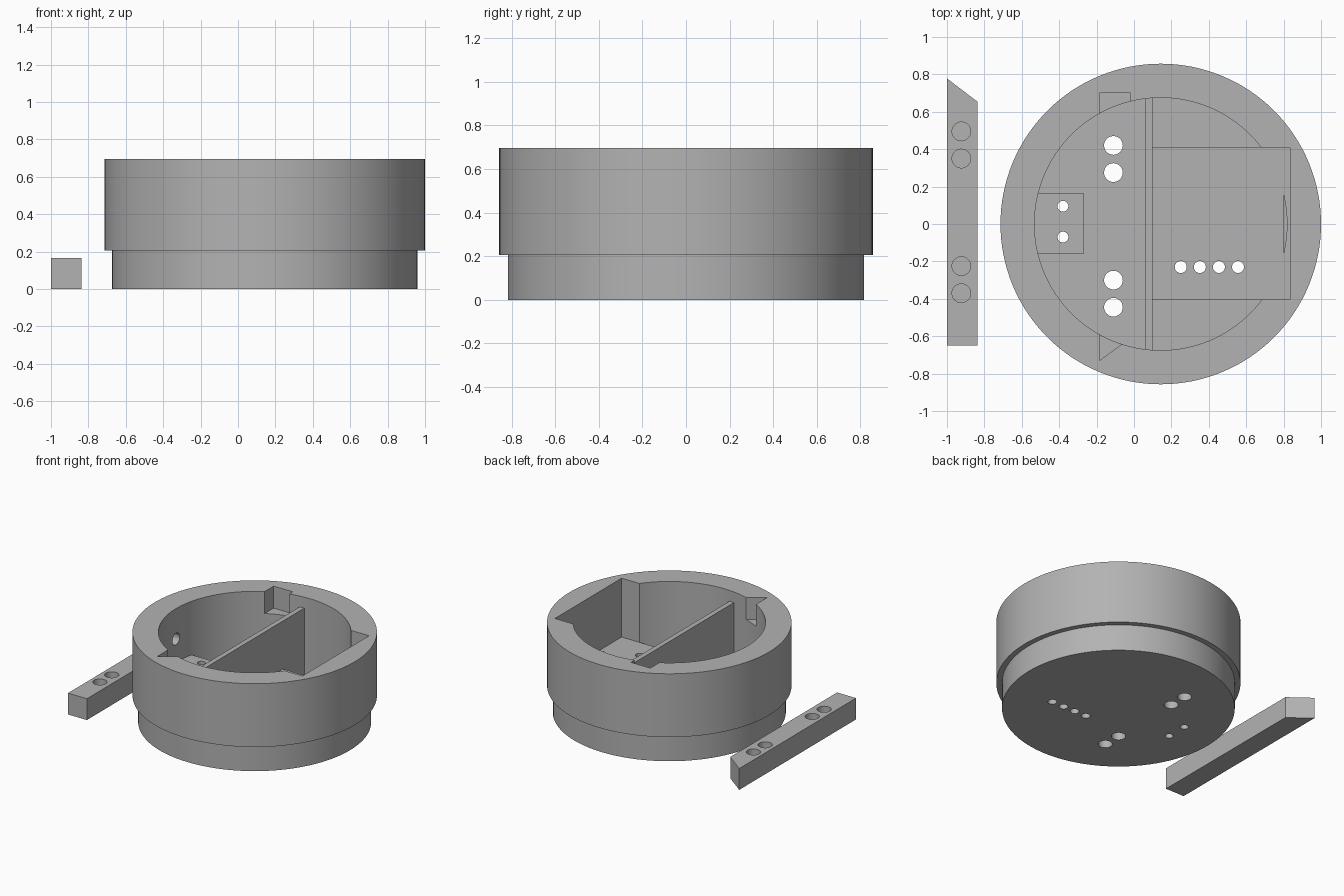
import bpy
import bmesh
from math import radians

CX = 0.143            # housing axis
TOP, STEP, FLOOR = 0.695, 0.205, 0.10
SHELF = 0.24          # raised tray and pad height
NOTCH = 0.525         # seat of the crossbar

old = bpy.data.objects.get("Cube")
if old:
    bpy.data.objects.remove(old, do_unlink=True)

grey = bpy.data.materials.new("plain grey")
grey.use_nodes = True
grey.diffuse_color = (0.45, 0.45, 0.45, 1)
grey.node_tree.nodes["Principled BSDF"].inputs["Base Color"].default_value = grey.diffuse_color


def prism(name, outline, z0, z1):
    """Extrude a flat outline from z0 to z1."""
    bm = bmesh.new()
    face = bm.faces.new([bm.verts.new((x, y, z0)) for x, y in outline])
    ext = bmesh.ops.extrude_face_region(bm, geom=[face])
    verts = [v for v in ext["geom"] if isinstance(v, bmesh.types.BMVert)]
    bmesh.ops.translate(bm, vec=(0, 0, z1 - z0), verts=verts)
    bmesh.ops.recalc_face_normals(bm, faces=bm.faces)
    mesh = bpy.data.meshes.new(name)
    bm.to_mesh(mesh)
    bm.free()
    mesh.materials.append(grey)
    ob = bpy.data.objects.new(name, mesh)
    bpy.context.collection.objects.link(ob)
    return ob


def box(name, x0, x1, y0, y1, z0, z1):
    return prism(name, [(x0, y0), (x1, y0), (x1, y1), (x0, y1)], z0, z1)


def cylinder(name, x, y, r, z0, z1, sides=128):
    bpy.ops.mesh.primitive_cylinder_add(vertices=sides, radius=r, depth=z1 - z0,
                                        location=(x, y, (z0 + z1) / 2))
    ob = bpy.context.object
    ob.name = name
    ob.data.materials.append(grey)
    return ob


def combine(target, tool, operation):
    """Apply a boolean and remove the tool."""
    mod = target.modifiers.new("boolean", 'BOOLEAN')
    mod.operation, mod.object, mod.solver = operation, tool, 'EXACT'
    bpy.ops.object.select_all(action='DESELECT')
    bpy.context.view_layer.objects.active = target
    target.select_set(True)
    bpy.ops.object.modifier_apply(modifier=mod.name)
    bpy.data.objects.remove(tool, do_unlink=True)


def cut(target, tool):
    combine(target, tool, 'DIFFERENCE')


def join(target, tool):
    combine(target, tool, 'UNION')


def finish(ob):
    bpy.ops.object.select_all(action='DESELECT')
    bpy.context.view_layer.objects.active = ob
    ob.select_set(True)
    bpy.ops.object.shade_smooth_by_angle(angle=radians(30))


# Housing: wide drum on a slightly narrower foot, hollowed out
housing = cylinder("housing", CX, 0, 0.857, STEP, TOP)
join(housing, cylinder("foot", CX, 0, 0.817, 0, STEP + 0.05))
cut(housing, cylinder("cavity", CX, 0, 0.675, FLOOR, TOP + 0.1))

# Square pocket with its raised tray, dividing wall, small mounting pad
cut(housing, box("pocket", 0.12, 0.835, -0.405, 0.41, SHELF, TOP + 0.1))
join(housing, box("tray", 0.08, 0.80, -0.405, 0.41, 0.05, SHELF))
join(housing, box("divider", 0.06, 0.098, -0.70, 0.70, 0.05, 0.612))
join(housing, box("pad", -0.58, -0.27, -0.16, 0.165, 0.05, 0.28))

# Rim notches that receive the crossbar
cut(housing, box("square_notch", -0.185, -0.02, 0.45, 0.70, NOTCH, TOP + 0.1))
cut(housing, prism("slanted_notch", [(-0.185, -0.73), (-0.02, -0.61), (-0.02, -0.45),
                                     (-0.185, -0.45)], NOTCH, TOP + 0.1))

# Through holes in the floor
holes = [(-0.11, y, 0.05) for y in (0.42, 0.275, -0.3, -0.445)]
holes += [(-0.38, y, 0.029) for y in (0.095, -0.07)]
holes += [(0.25 + 0.102 * i, -0.23, 0.032) for i in range(4)]
for x, y, r in holes:
    cut(housing, cylinder("hole", x, y, r, -0.1, 0.4, 32))

# Blind socket in the inner side wall
socket = cylinder("socket", -0.53, 0, 0.045, 0.36, 0.56, 32)
socket.location.z = 0.46
socket.rotation_euler.y = radians(90)
bpy.context.view_layer.update()
cut(housing, socket)
finish(housing)

# Loose crossbar with a slanted end and blind holes
bar = prism("crossbar", [(-1, -0.65), (-0.838, -0.65), (-0.838, 0.655), (-1, 0.778)], 0, 0.165)
for y in (0.495, 0.35, -0.225, -0.37):
    cut(bar, cylinder("bar_hole", -0.923, y, 0.05, 0.05, 0.3, 32))
finish(bar)
